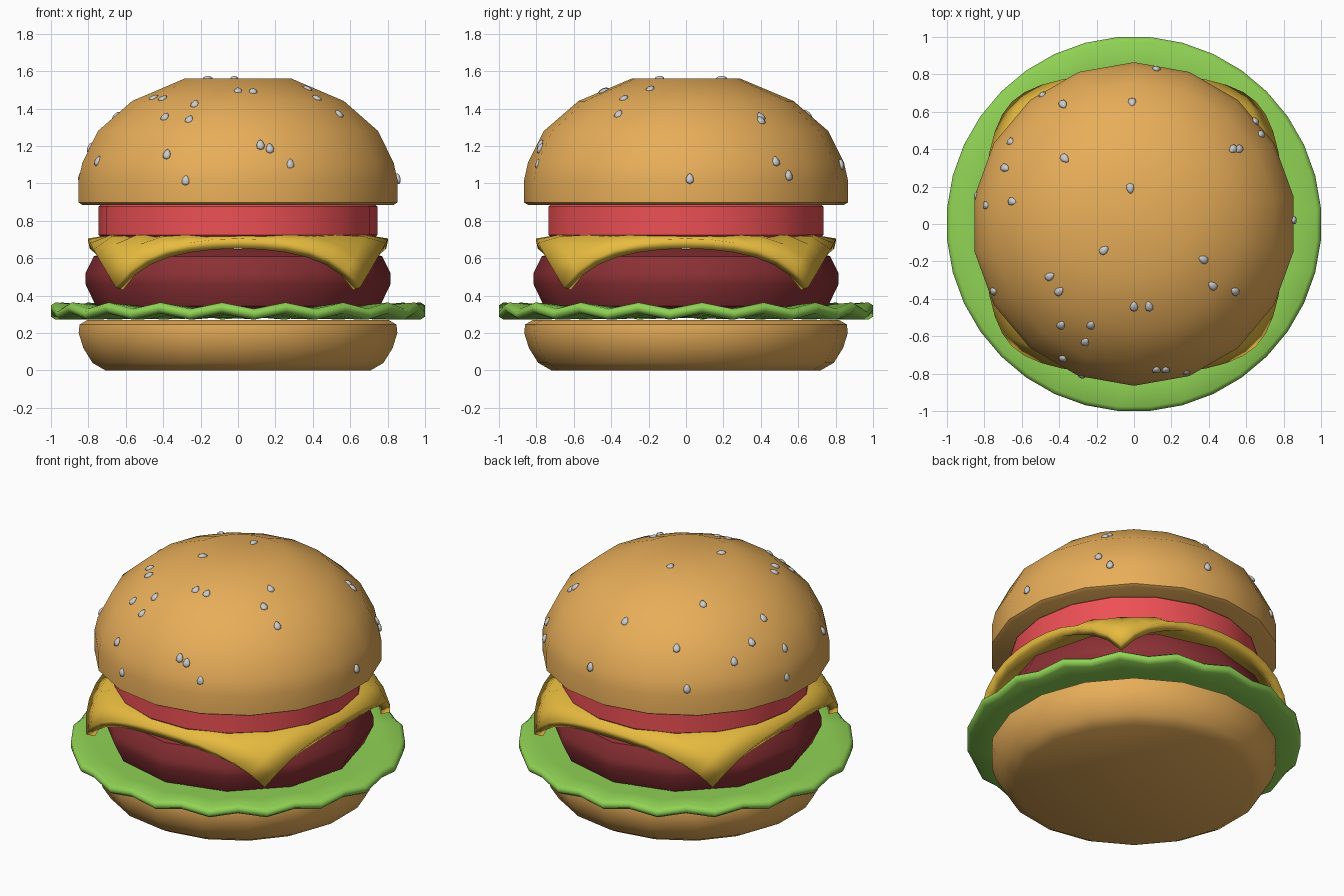
import bpy, bmesh
from math import sin, cos, pi, radians, hypot
from mathutils import Vector, Matrix

if "Cube" in bpy.data.objects:
    bpy.data.objects.remove(bpy.data.objects["Cube"])


def finish(name, bm, color=None, angle=40):
    bmesh.ops.recalc_face_normals(bm, faces=bm.faces)
    me = bpy.data.meshes.new(name)
    bm.to_mesh(me)
    bm.free()
    ob = bpy.data.objects.new(name, me)
    bpy.context.collection.objects.link(ob)
    if color:
        mat = bpy.data.materials.get(color[0]) or bpy.data.materials.new(color[0])
        mat.diffuse_color = (*color[1], 1)
        mat.use_nodes = True
        mat.node_tree.nodes["Principled BSDF"].inputs["Base Color"].default_value = mat.diffuse_color
        me.materials.append(mat)
    bpy.ops.object.select_all(action='DESELECT')
    ob.select_set(True)
    bpy.context.view_layer.objects.active = ob
    bpy.ops.object.shade_smooth_by_angle(angle=radians(angle))
    return ob


def lathe(name, profile, segs, start, color, wave=0.0, angle=40):
    """Revolve (radius, z) rings; wave lifts and drops alternate outer points."""
    bm = bmesh.new()
    rings = []
    for r, z in profile:
        ring = []
        for i in range(segs):
            a = radians(start) + 2 * pi * i / segs
            lift = wave * (-1) ** i * max(0, (r - 0.6) / 0.4)
            ring.append(bm.verts.new((r * cos(a), r * sin(a), z + lift)))
        rings.append(ring)
    for lo, hi in zip(rings, rings[1:]):
        for i in range(segs):
            j = (i + 1) % segs
            bm.faces.new((lo[i], lo[j], hi[j], hi[i]))
    bm.faces.new(rings[0])
    bm.faces.new(rings[-1])
    return finish(name, bm, color, angle)


BUN = ("bun_crust", (0.80, 0.42, 0.10))
TOMATO = ("tomato_red", (0.85, 0.08, 0.09))
CHEESE = ("cheese_yellow", (0.80, 0.50, 0.05))
LETTUCE = ("lettuce_green", (0.28, 0.65, 0.09))
MEAT = ("meat_brown", (0.26, 0.03, 0.035))

# Bottom bun
lathe("bottom_bun", [(0.72, 0), (0.79, 0.04), (0.84, 0.12), (0.865, 0.2),
                     (0.86, 0.245), (0.82, 0.268)], 18, 90, BUN)

# Lettuce leaf with a zigzag rim
lathe("lettuce", [(0.55, 0.28), (0.85, 0.285), (0.98, 0.288), (1.003, 0.305),
                  (1.003, 0.33), (0.98, 0.346), (0.85, 0.34), (0.55, 0.33)],
      36, 5, LETTUCE, wave=0.018, angle=60)

# Meat patty
lathe("patty", [(0.66, 0.30), (0.76, 0.345), (0.815, 0.46), (0.815, 0.52),
                (0.77, 0.61), (0.66, 0.65)], 12, 0, MEAT, angle=35)

# Cheese slice: square sheet whose corners hang down over the patty
bm = bmesh.new()
bmesh.ops.create_grid(bm, x_segments=12, y_segments=12, size=0.815)
for v in bm.verts:
    r = hypot(v.co.x, v.co.y)
    e = max(0, r - 0.76)
    if e:
        s = (0.76 + e * 0.85 - 1.1 * e * e) / r
        v.co.x *= s
        v.co.y *= s
    v.co.z = 0.725 - 0.28 * (e / 0.39) ** 1.35
cheese = finish("cheese", bm, CHEESE, 60)
mod = cheese.modifiers.new("thickness", 'SOLIDIFY')
mod.thickness = 0.055
mod.offset = -1

# Tomato slice
lathe("tomato", [(0.73, 0.71), (0.747, 0.725), (0.747, 0.875), (0.73, 0.89)],
      18, 0, TOMATO)

# Top bun
dome = [(0.865, 0.897), (0.865, 1.02), (0.845, 1.11), (0.76, 1.28),
        (0.575, 1.44), (0.29, 1.56)]
lathe("top_bun", [(0.845, 0.885)] + dome, 18, 90, BUN)

# Sesame seeds scattered over the dome
spots = [(-.49, .69), (-.38, .64), (-.01, .65), (.12, .83), (-.66, .44), (-.69, .3),
         (-.37, .35), (-.84, .15), (-.79, .1), (-.65, .12), (-.02, .19), (-.16, -.14),
         (.37, -.19), (.53, .4), (.56, .4), (.65, .55), (.68, .48), (.855, .02),
         (.42, -.33), (.54, -.36), (0, -.44), (.08, -.44), (-.45, -.28), (-.4, -.36),
         (-.75, -.36), (-.39, -.54), (-.23, -.54), (-.26, -.63), (-.38, -.72),
         (-.28, -.81), (.12, -.78), (.17, -.78), (.28, -.79)]
line = dome[1:] + [(0, 1.56)]
bm = bmesh.new()
for x, y in spots:
    r = hypot(x, y)
    (r0, z0), (r1, z1) = next(((a, b) for a, b in zip(line, line[1:]) if b[0] <= r / 0.99),
                              (line[0], line[1]))
    z = z0 + (z1 - z0) * (r / 0.99 - r0) / (r1 - r0)
    out = Vector((x / r, y / r, 0))
    up = (out * (r1 - r0) + Vector((0, 0, z1 - z0))).normalized()
    side = Vector((0, 0, 1)).cross(out)
    normal = side.cross(up)
    if normal.dot(out + Vector((0, 0, 1))) < 0:
        normal.negate()
    frame = Matrix((side, up, normal)).transposed().to_4x4()
    frame.translation = Vector((x, y, z))
    seed = bmesh.ops.create_uvsphere(bm, u_segments=8, v_segments=5, radius=1)["verts"]
    for v in seed:
        taper = 1 - 0.35 * v.co.y
        v.co = frame @ Vector((v.co.x * 0.022 * taper, v.co.y * 0.03, v.co.z * 0.014))
finish("sesame_seeds", bm, None, 60)
